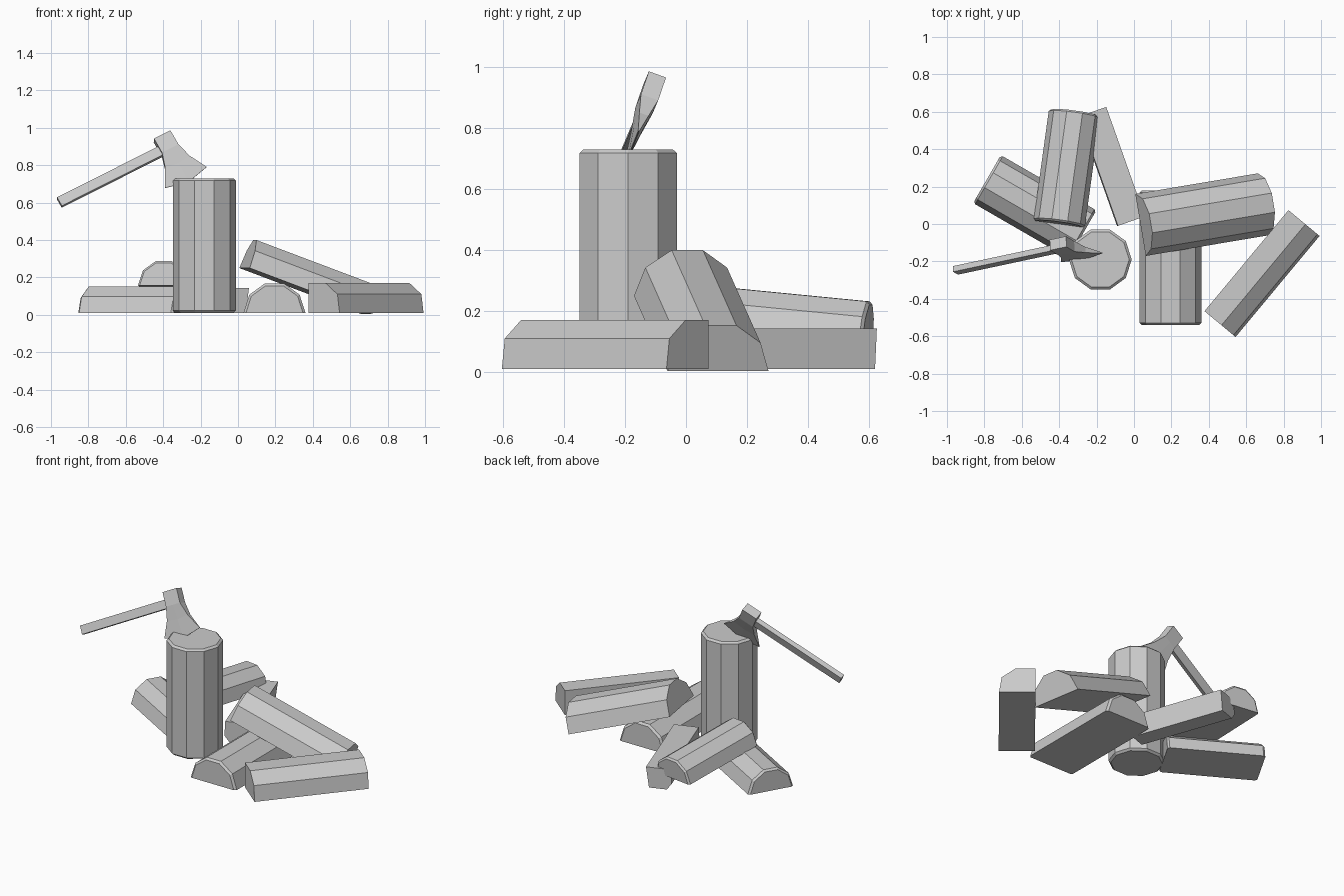
import bpy, bmesh
from math import sin, cos, pi
from mathutils import Vector as V

if "Cube" in bpy.data.objects:
    bpy.data.objects.remove(bpy.data.objects["Cube"])


def make(name, rings):
    """Loft closed rings of equal point count and cap both ends."""
    bm = bmesh.new()
    loops = [[bm.verts.new(p) for p in r] for r in rings]
    n = len(loops[0])
    for a, b in zip(loops, loops[1:]):
        for i in range(n):
            j = (i + 1) % n
            bm.faces.new((a[i], a[j], b[j], b[i]))
    bm.faces.new(loops[0][::-1])
    bm.faces.new(loops[-1])
    bmesh.ops.recalc_face_normals(bm, faces=bm.faces)
    me = bpy.data.meshes.new(name)
    bm.to_mesh(me)
    bm.free()
    ob = bpy.data.objects.new(name, me)
    bpy.context.collection.objects.link(ob)
    return ob


def prism(name, p0, p1, profile, chamfer=0.0, up=(0, 0, 1), shrink=0.92):
    """Sweep a (side, up) profile from p0 to p1, optionally chamfering the ends."""
    p0, p1 = V(p0), V(p1)
    length = (p1 - p0).length
    a = (p1 - p0).normalized()
    side = a.cross(V(up)).normalized()
    u = side.cross(a)
    stations = [(0, 1), (length, 1)]
    if chamfer:
        stations = [(0, shrink), (chamfer, 1), (length - chamfer, 1), (length, shrink)]
    return make(name, [[p0 + a * d + (side * s + u * h) * k for s, h in profile]
                       for d, k in stations])


def half(r):
    return [(r * cos(i * pi / 5), r * sin(i * pi / 5)) for i in range(6)]


# chopping block
R = 0.168
block = [(R * sin(i * pi / 5), R * cos(i * pi / 5)) for i in range(10)]
prism("chopping_block", (-0.18, -0.19, 0.01), (-0.18, -0.19, 0.73), block, 0.012, (1, 0, 0))

# split half logs
prism("half_log_front", (0.195, -0.54, 0.01), (0.195, 0.18, 0.01), half(0.166), 0.012)
prism("half_log_leaning", (0.035, -0.005, 0.25), (0.69, 0.105, 0.003), half(0.168))
prism("half_log_left", (-0.786, 0.24, 0.01), (-0.275, -0.055, 0.01), half(0.148), 0.012)
prism("half_log_stacked", (-0.40, 0.0, 0.158), (-0.318, 0.595, 0.10), half(0.138), 0.01)

# split quarter logs
prism("quarter_log_right", (0.46, -0.535, 0.01), (0.909, 0.005, 0.01),
      [(0.108, 0), (0.093, 0.1), (0.01, 0.16), (-0.108, 0.16), (-0.108, 0)])
prism("quarter_log_back", (-0.015, 0.015, 0.01), (-0.222, 0.6, 0.01),
      [(0.06, 0), (0.078, 0.133), (-0.075, 0.133), (-0.08, 0.04), (-0.05, 0)])

# axe axes: along handle, towards blade, through thickness
d = V((0.877, 0.187, 0.442)).normalized()
b = V((0.457, -0.29, -0.839))
b = (b - d * b.dot(d)).normalized()
t = d.cross(b)
butt = V((-0.406, -0.103, 0.954))

# axe handle
top = butt + b * 0.072
prism("axe_handle", top - d * 0.665, top + d * 0.03,
      [(-0.016, -0.027), (0.016, -0.027), (0.016, 0.027), (-0.016, 0.027)], up=-b)

# axe head: distance from butt, half width, half thickness, edge bulge
rows = [(0, 0.05, 0.03, 0), (0.09, 0.05, 0.03, 0),
        (0.17, 0.074, 0.016, 0.01), (0.265, 0.127, 0.002, 0.03)]
rings = []
for v, w, h, g in rows:
    outline = [(-1, 1), (0, 1), (1, 1), (1, -1), (0, -1), (-1, -1)]
    rings.append([butt + d * (w * s) + b * (v + g * (s == 0)) + t * (h * q) for s, q in outline])
make("axe_head", rings)
